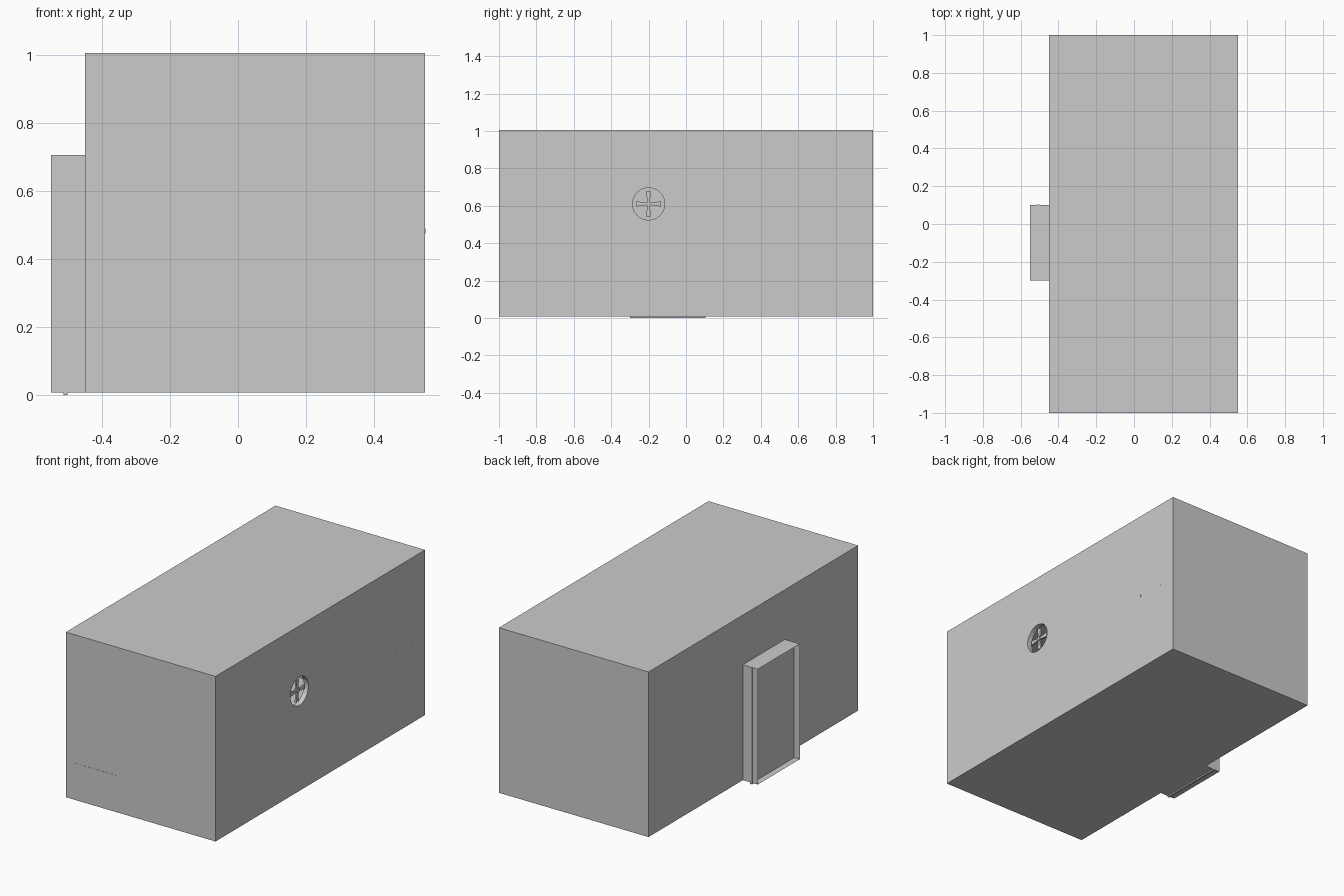
import bpy, bmesh, math
from mathutils import Vector

if "Cube" in bpy.data.objects:
    bpy.data.objects.remove(bpy.data.objects["Cube"])

FLOOR, TOP = 0.008, 1.005
VY, VZ = -0.2, 0.61          # vent centre


def finish(name, bm, recalc=True):
    if recalc:
        bmesh.ops.recalc_face_normals(bm, faces=bm.faces)
    me = bpy.data.meshes.new(name)
    bm.to_mesh(me)
    bm.free()
    ob = bpy.data.objects.new(name, me)
    bpy.context.collection.objects.link(ob)
    return ob


def box(name, lo, hi):
    bm = bmesh.new()
    bmesh.ops.create_cube(bm, size=1)
    for v in bm.verts:
        v.co = Vector([lo[i] if v.co[i] < 0 else hi[i] for i in range(3)])
    return finish(name, bm)


def loop(bm, pts):
    vs = [bm.verts.new(p) for p in pts]
    return [bm.edges.new((vs[i - 1], vs[i])) for i in range(len(vs))]


def circle(x, r, n=32):
    return [(x, VY + r * math.cos(2 * math.pi * i / n),
             VZ + r * math.sin(2 * math.pi * i / n)) for i in range(n)]


def lathe(name, rings, cap=False):
    # rings of (x, radius) around the vent axis
    bm = bmesh.new()
    loops = [[bm.verts.new(p) for p in circle(x, r)] for x, r in rings]
    for a, b in zip(loops, loops[1:]):
        for i in range(len(a)):
            bm.faces.new((a[i - 1], a[i], b[i], b[i - 1]))
    if cap:
        bm.faces.new(loops[0])
        bm.faces.new(loops[-1])
    return finish(name, bm)


# Room shell: sheet walls with a round vent hole and a doorway
bm = bmesh.new()
right = loop(bm, [(0.55, y, z) for y, z in
                  ((-1, FLOOR), (1, FLOOR), (1, TOP), (-1, TOP))])
right += loop(bm, circle(0.55, 0.1))
bmesh.ops.triangle_fill(bm, edges=right, use_dissolve=False, normal=(1, 0, 0))
left = loop(bm, [(-0.45, y, z) for y, z in
                 ((-1, FLOOR), (-0.3, FLOOR), (-0.3, 0.705), (0.1, 0.705),
                  (0.1, FLOOR), (1, FLOOR), (1, TOP), (-1, TOP))])
bmesh.ops.triangle_fill(bm, edges=left, use_dissolve=False, normal=(-1, 0, 0))
A, B = -0.45, 0.55
for quad in (((A, -1, FLOOR), (B, -1, FLOOR), (B, -1, TOP), (A, -1, TOP)),
             ((A, 1, FLOOR), (A, 1, TOP), (B, 1, TOP), (B, 1, FLOOR)),
             ((A, -1, TOP), (B, -1, TOP), (B, 1, TOP), (A, 1, TOP)),
             ((A, -1, FLOOR), (A, 1, FLOOR), (B, 1, FLOOR), (B, -1, FLOOR))):
    bm.faces.new([bm.verts.new(p) for p in quad])
bmesh.ops.remove_doubles(bm, verts=bm.verts, dist=1e-5)
finish("room_shell", bm)

# Door alcove: thin tunnel around the doorway
bm = bmesh.new()
prof = [(-0.3, FLOOR), (0.1, FLOOR), (0.1, 0.705), (-0.3, 0.705)]
for i in range(4):
    (y0, z0), (y1, z1) = prof[i - 1], prof[i]
    bm.faces.new([bm.verts.new(p) for p in
                  ((-0.55, y0, z0), (-0.55, y1, z1), (-0.45, y1, z1), (-0.45, y0, z0))])
bmesh.ops.remove_doubles(bm, verts=bm.verts, dist=1e-5)
finish("door_alcove", bm)

# Door panel set back in the alcove
box("door", (-0.513, -0.299, 0.0), (-0.501, 0.103, 0.704))

# Vent ring and fan
lathe("vent_ring", [(0.55, 0.1), (0.55, 0.086), (0.52, 0.086), (0.52, 0.1), (0.55, 0.1)])
lathe("fan_hub", [(0.523, 0.012), (0.543, 0.012)], cap=True)
bm = bmesh.new()
for k in range(4):
    a = k * math.pi / 2
    ends = []
    for x in (0.528, 0.538):
        ends.append([bm.verts.new((x, VY + r * math.cos(a) - w * math.sin(a),
                                   VZ + r * math.sin(a) + w * math.cos(a)))
                     for r, w in ((0.008, -0.006), (0.067, -0.014),
                                  (0.067, 0.014), (0.008, 0.006))])
    bm.faces.new(ends[0])
    bm.faces.new(ends[1])
    for i in range(4):
        bm.faces.new((ends[0][i - 1], ends[0][i], ends[1][i], ends[1][i - 1]))
finish("fan_blades", bm)

# Furniture inside, backs just touching the walls
box("storage_box", (-0.4, -1.001, 0.01), (-0.107, -0.75, 0.23))
for i, y in enumerate((0.71, 0.885)):
    box(f"shelf_bracket_{i}", (0.45, y - 0.006, 0.475), (0.551, y + 0.006, 0.49))
box("wall_shelf", (0.4, 0.69, 0.49), (0.549, 0.9, 0.505))
